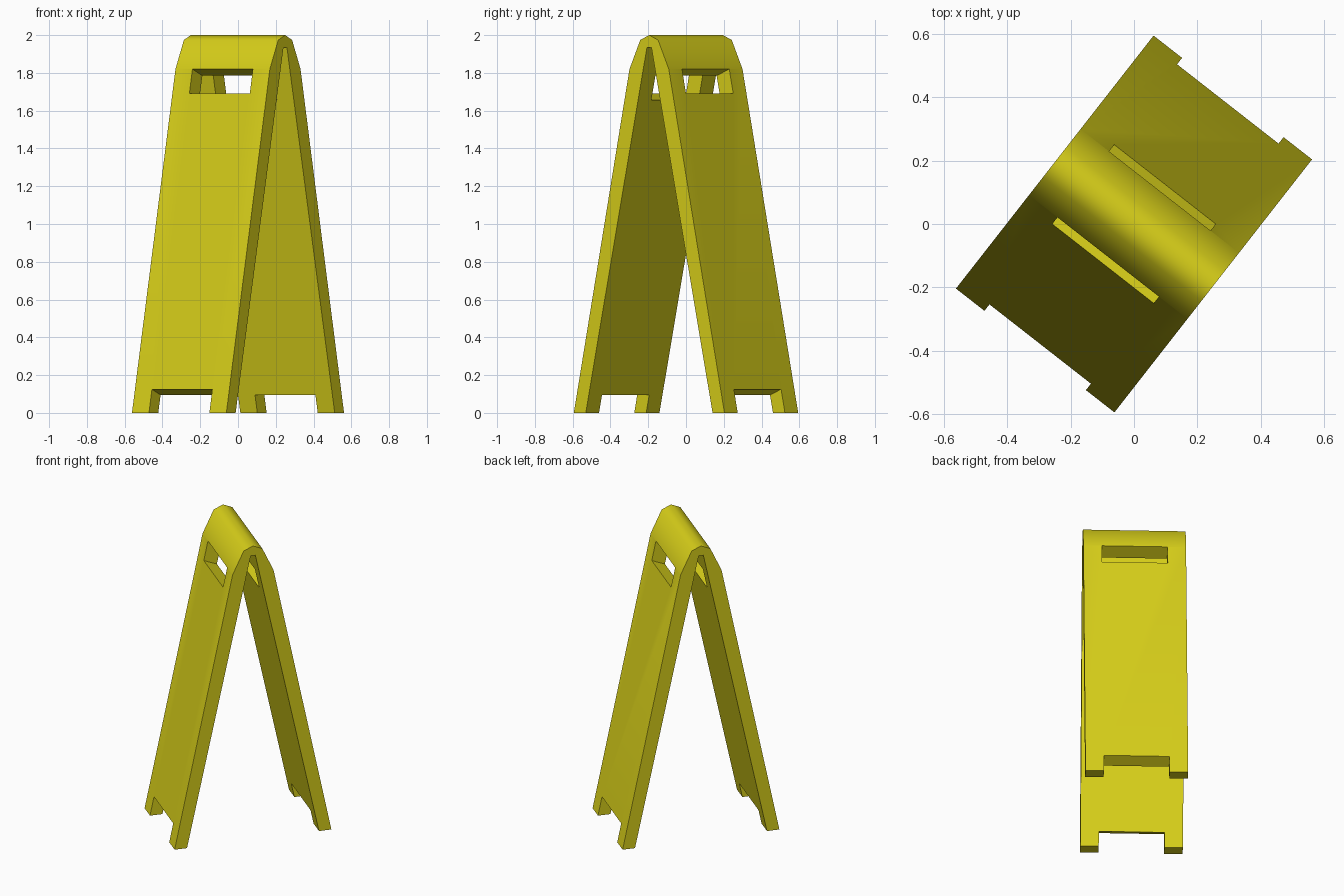
import bpy, bmesh, math

if "Cube" in bpy.data.objects:
    bpy.data.objects.remove(bpy.data.objects["Cube"])


def prism(name, profile, half_width):
    """Extrude a (depth, height) profile along x."""
    bm = bmesh.new()
    face = bm.faces.new([bm.verts.new((-half_width, y, z)) for y, z in profile])
    new = bmesh.ops.extrude_face_region(bm, geom=[face])["geom"]
    bmesh.ops.translate(bm, vec=(2 * half_width, 0, 0),
                        verts=[g for g in new if isinstance(g, bmesh.types.BMVert)])
    bmesh.ops.recalc_face_normals(bm, faces=bm.faces)
    mesh = bpy.data.meshes.new(name)
    bm.to_mesh(mesh)
    bm.free()
    obj = bpy.data.objects.new(name, mesh)
    bpy.context.collection.objects.link(obj)
    return obj


# Folded A-frame board: one side of the profile, mirrored in depth
outer = [(0.506, 0), (0.132, 1.82), (0.06, 1.974)]
inner = [(0.015, 1.935), (0.426, 0)]
profile = (outer + [(0, 2.0)] + [(-y, z) for y, z in reversed(outer)]
           + [(-y, z) for y, z in reversed(inner)] + inner)
board = prism("floor_sign_board", profile, 0.317)

# Handle slots and foot notches, sloping down towards the inside
slope = 0.41


def line(y, y0, z0):
    return (y, z0 + (y - y0) * slope)


handle = [line(0.01, 0.159, 1.69), line(0.3, 0.159, 1.69),
          line(0.3, 0.132, 1.82), line(0.01, 0.132, 1.82)]
notch = [(0.3, -0.1), (0.6, -0.1), line(0.6, 0.48, 0.125), line(0.3, 0.48, 0.125)]

bpy.context.view_layer.objects.active = board
for shape in (handle, notch):
    for side in (-1, 1):
        cutter = prism("cutter", [(side * y, z) for y, z in shape], 0.203)
        cutter.hide_render = True
        mod = board.modifiers.new("cut", "BOOLEAN")
        mod.operation = "DIFFERENCE"
        mod.solver = "EXACT"
        mod.object = cutter
        bpy.ops.object.modifier_apply(modifier=mod.name)
        bpy.data.objects.remove(cutter)

# Rounded top is smooth, all other edges stay crisp
board.select_set(True)
bpy.ops.object.shade_smooth_by_angle(angle=math.radians(50))
board.rotation_euler.z = math.radians(-38)

# Yellow plastic
mat = bpy.data.materials.new("yellow_plastic")
mat.diffuse_color = (0.69, 0.63, 0.01, 1)
mat.use_nodes = True
mat.node_tree.nodes["Principled BSDF"].inputs["Base Color"].default_value = mat.diffuse_color
board.data.materials.clear()
board.data.materials.append(mat)
